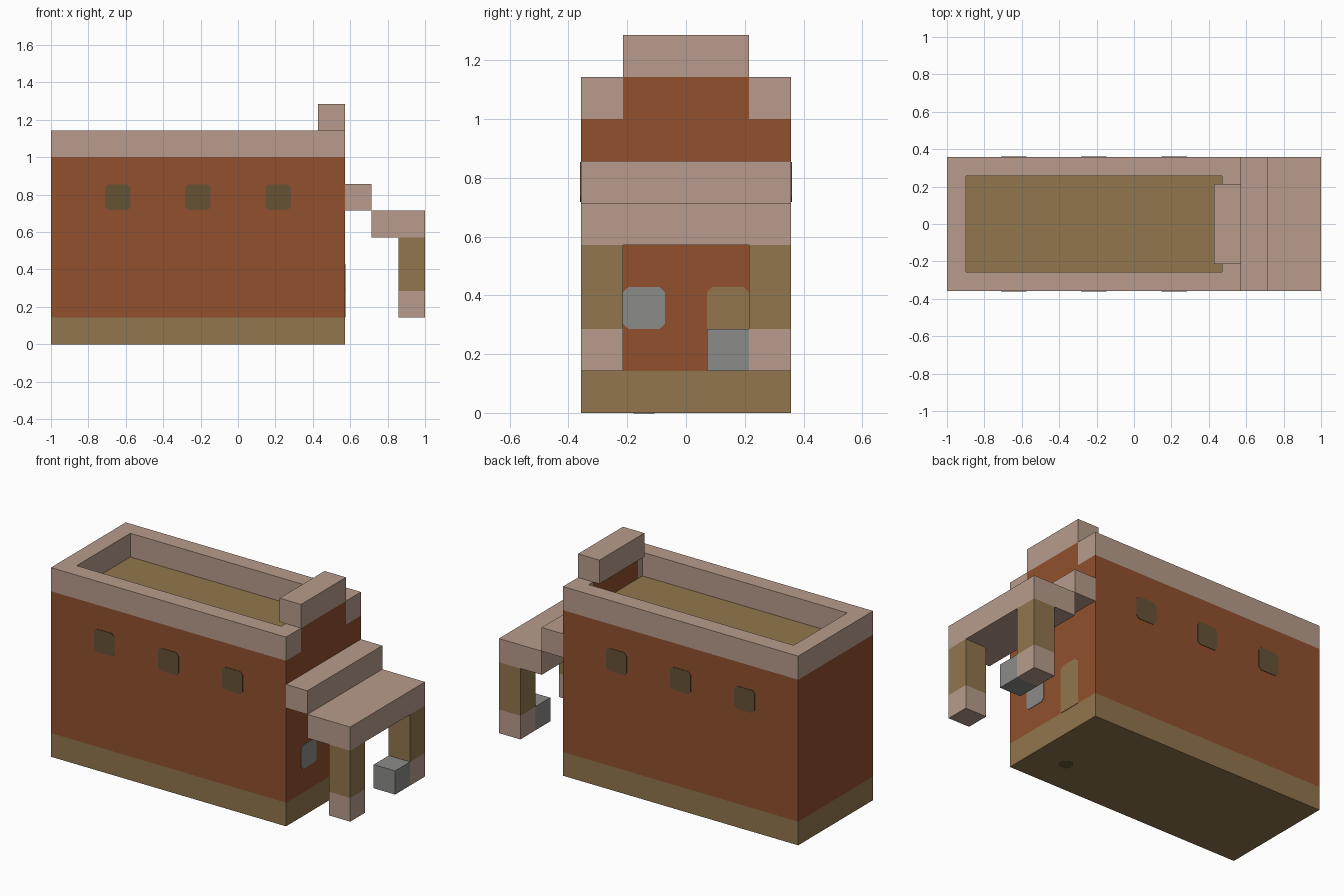
import bpy
import bmesh
from mathutils import Vector

if "Cube" in bpy.data.objects:
    bpy.data.objects.remove(bpy.data.objects["Cube"])

U = 1 / 7      # one building block
THIN = 0.02    # plate thickness in blocks


def material(name, rgb):
    lin = [((c / 255 + 0.055) / 1.055) ** 2.4 for c in rgb] + [1]
    mat = bpy.data.materials.new(name)
    mat.use_nodes = True
    mat.diffuse_color = lin
    mat.node_tree.nodes["Principled BSDF"].inputs["Base Color"].default_value = lin
    return mat


CLAY = material("red clay", (145, 80, 45))
STONE = material("pink stone", (184, 156, 140))
SAND = material("sand", (145, 118, 77))
DARK = material("dark window", (102, 82, 53))
GREY = material("grey metal", (139, 140, 137))


def box_mesh(lo, hi):
    bm = bmesh.new()
    bmesh.ops.create_cube(bm, size=1)
    lo, hi = Vector(lo), Vector(hi)
    for v in bm.verts:
        v.co = (lo + hi) / 2 + v.co * (hi - lo)
    return bm


def cut(bm, point, normal):
    geom = bm.verts[:] + bm.edges[:] + bm.faces[:]
    bmesh.ops.bisect_plane(bm, geom=geom, plane_co=point, plane_no=normal)


def finish(name, bm, mats, rule=None):
    bmesh.ops.recalc_face_normals(bm, faces=bm.faces[:])
    if rule:
        for f in bm.faces:
            f.material_index = mats.index(rule(f.calc_center_median(), f.normal))
    bmesh.ops.scale(bm, vec=(U, U, U), verts=bm.verts[:])
    mesh = bpy.data.meshes.new(name)
    bm.to_mesh(mesh)
    bm.free()
    for m in mats:
        mesh.materials.append(m)
    obj = bpy.data.objects.new(name, mesh)
    bpy.context.collection.objects.link(obj)


def box(name, lo, hi, mat):
    finish(name, box_mesh(lo, hi), [mat])


def plate(name, lo, hi, axis, mat, chamfer=0.12, top_only=False):
    """Thin panel with clipped corners, thin along the given axis."""
    bm = box_mesh(lo, hi)
    middle = (lo[2] + hi[2]) / 2
    edges = []
    for e in bm.edges:
        a, b = (v.co for v in e.verts)
        if abs((a - b).normalized()[axis]) > 0.9 and (not top_only or a.z > middle):
            edges.append(e)
    bmesh.ops.bevel(bm, geom=edges, offset=chamfer, segments=1, affect='EDGES')
    finish(name, bm, [mat])


# Main building: banded walls with a sunken roof
bm = box_mesh((-7, -2.5, 0), (4, 2.5, 8))
top = [f for f in bm.faces if f.normal.z > 0.9]
bmesh.ops.inset_region(bm, faces=top, thickness=1)
pit = bmesh.ops.extrude_face_region(bm, geom=top)
bmesh.ops.delete(bm, geom=top, context='FACES_ONLY')
for v in pit["geom"]:
    if isinstance(v, bmesh.types.BMVert):
        v.co.z -= 1
for z in (1, 7):
    cut(bm, (0, 0, z), (0, 0, 1))
for y in (-1.5, 1.5):
    cut(bm, (0, y, 0), (0, 1, 0))


def building_colour(c, n):
    if c.z < 1 or (n.z > 0.9 and c.z < 7.5):
        return SAND
    if c.z < 7 or (c.x > 2.9 and abs(n.x) > 0.9 and abs(c.y) < 1.5):
        return CLAY
    return STONE


finish("building", bm, [CLAY, STONE, SAND], building_colour)

# Raised block over the entrance, stepped awning
box("roof_crest", (3, -1.5, 8), (4, 1.5, 9), STONE)
box("upper_awning", (4, -2.5, 5), (5, 2.5, 6), STONE)
box("lower_awning", (5, -2.5, 4), (7, 2.5, 5), STONE)

# Awning posts with stone feet
for side, y in (("right", -2.5), ("left", 1.5)):
    bm = box_mesh((6, y, 1), (7, y + 1, 4))
    cut(bm, (0, 0, 2), (0, 0, 1))
    finish(side + "_post", bm, [SAND, STONE],
           lambda c, n: STONE if c.z < 2 else SAND)
box("grey_crate", (6, 0.5, 1), (7, 1.5, 2), GREY)

# Windows along both long walls
for i, x in enumerate((-5, -2, 1)):
    for side, y in (("front", -2.5 - THIN), ("back", 2.5)):
        plate(f"{side}_window_{i + 1}", (x + 0.02, y, 5.02),
              (x + 0.98, y + THIN, 5.98), 1, DARK)

# Entrance wall details and a small patch on the underside
plate("entrance_window", (4, -1.5, 2), (4 + THIN, -0.5, 3), 0, GREY)
plate("door", (4, 0.5, 1), (4 + THIN, 1.5, 3), 0, SAND, top_only=True)
plate("underside_patch", (2.25, -1.25, -THIN / 2), (2.75, -0.75, 0), 2, DARK)
